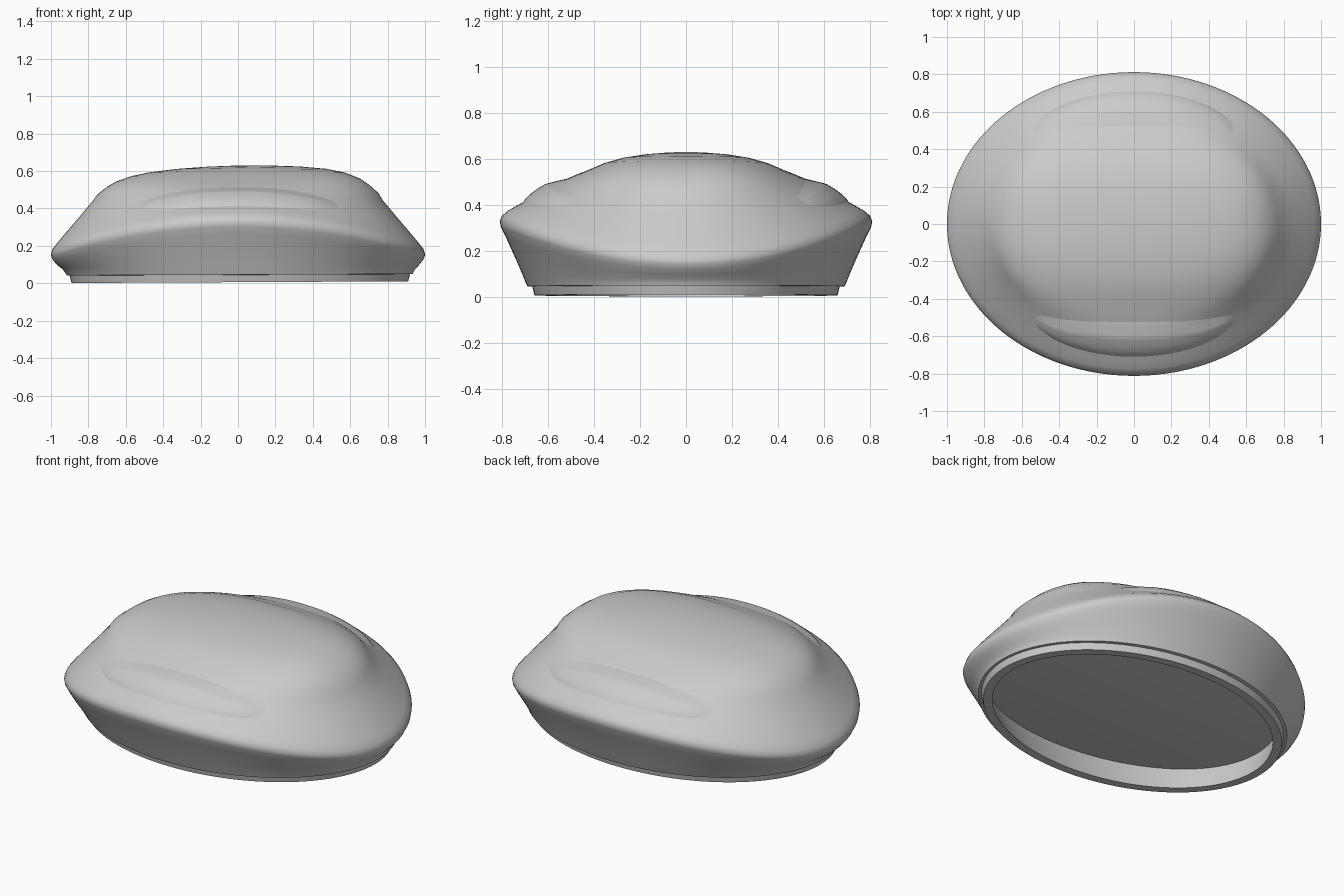
import bpy, bmesh
from math import sin, cos, pi, radians, copysign
from mathutils import Vector
from mathutils.bvhtree import BVHTree

if "Cube" in bpy.data.objects:
    bpy.data.objects.remove(bpy.data.objects["Cube"])

N = 128


def ring(bm, ax, by, zx, zy, n=2.0, cx=0.0, tilt=0.0):
    """Oval loop whose height differs between its side (zx) and front/back (zy) ends."""
    verts = []
    for i in range(N):
        c, s = cos(2 * pi * i / N), sin(2 * pi * i / N)
        x = ax * copysign(abs(c) ** (2 / n), c) + cx
        y = by * copysign(abs(s) ** (2 / n), s)
        verts.append(bm.verts.new((x, y, zx + (zy - zx) * s * s + tilt * x)))
    return verts


def finish(bm, name, angle=35):
    bmesh.ops.recalc_face_normals(bm, faces=bm.faces)
    me = bpy.data.meshes.new(name)
    bm.to_mesh(me)
    ob = bpy.data.objects.new(name, me)
    bpy.context.collection.objects.link(ob)
    bpy.ops.object.select_all(action='DESELECT')
    ob.select_set(True)
    bpy.context.view_layer.objects.active = ob
    bpy.ops.object.shade_smooth_by_angle(angle=radians(angle))
    return ob


# Shell: gently saddled underside, hollow foot, wavy brim, sloping shoulder and crown
underside = [(.88 * t, .67 * t, .13, .13 + .04 * t * t, 2, .01) for t in (.2, .4, .6, .8, 1)]
profile = underside + [
    (.85, .61, .006, .006, 2, .01, .005),
    (.90, .66, .006, .006, 2, .01, .005),
    (.91, .67, .045, .045, 2, .01, .004),
    (.925, .692, .046, .046, 2, .01, .004),
    (.932, .698, .060, .060, 2, .006),
    (.945, .712, .078, .095, 2, .004),
    (.968, .742, .098, .165),
    (.988, .783, .122, .255),
    (.998, .806, .142, .302),
    (1.0, .812, .158, .327),
    (.991, .803, .184, .352),
    (.965, .775, .217, .376),
    (.92, .735, .271, .398),
    (.85, .68, .353, .430),
    (.775, .605, .443, .474),
    (.752, .54, .478, .506, 2.15, 0, .004),
    (.70, .475, .522, .533, 2.3, 0, .008),
    (.65, .43, .553, .550, 2.35, 0, .013),
    (.57, .36, .583, .580, 2.35, 0, .017),
    (.47, .28, .603, .603, 2.3, 0, .02),
    (.33, .19, .618, .618, 2.2, 0, .02),
    (.16, .09, .627, .627, 2, 0, .02),
]
bm = bmesh.new()
rings = [ring(bm, *p) for p in profile]
for a, b in zip(rings, rings[1:]):
    for i in range(N):
        j = (i + 1) % N
        bm.faces.new((a[i], a[j], b[j], b[i]))
for loop, z in ((rings[0], .13), (rings[-1], .630)):
    c = bm.verts.new((0, 0, z))
    for i in range(N):
        bm.faces.new((c, loop[i], loop[(i + 1) % N]))
tree = BVHTree.FromBMesh(bm)
finish(bm, "shell")


# Front and back pads: thin raised crescents that follow the shoulder
def pad(name, side, nu=40, nv=14):
    bm = bmesh.new()
    grid = []
    for i in range(nu + 1):
        u = -1 + 2 * i / nu
        x = .54 * u
        y_in = .515 - .05 * u ** 4
        y_out = .712 - .13 * u * u - .05 * u ** 6
        row = []
        for j in range(nv + 1):
            v = j / nv
            y = side * (y_in + (y_out - y_in) * v)
            hit = tree.ray_cast(Vector((x, y, 2)), Vector((0, 0, -1)))[0]
            rise = .024 * min(1, v * 2) * (1 - v ** 8) * (1 - abs(u) ** 6)
            row.append(bm.verts.new((x, y, hit.z - .002 + rise)))
        grid.append(row)
    for a, b in zip(grid, grid[1:]):
        for j in range(nv):
            bm.faces.new((a[j], b[j], b[j + 1], a[j + 1]))
    ob = finish(bm, name)
    if ob.data.polygons[nu * nv // 2].normal.z < 0:
        ob.data.flip_normals()


pad("front_pad", -1)
pad("back_pad", 1)
